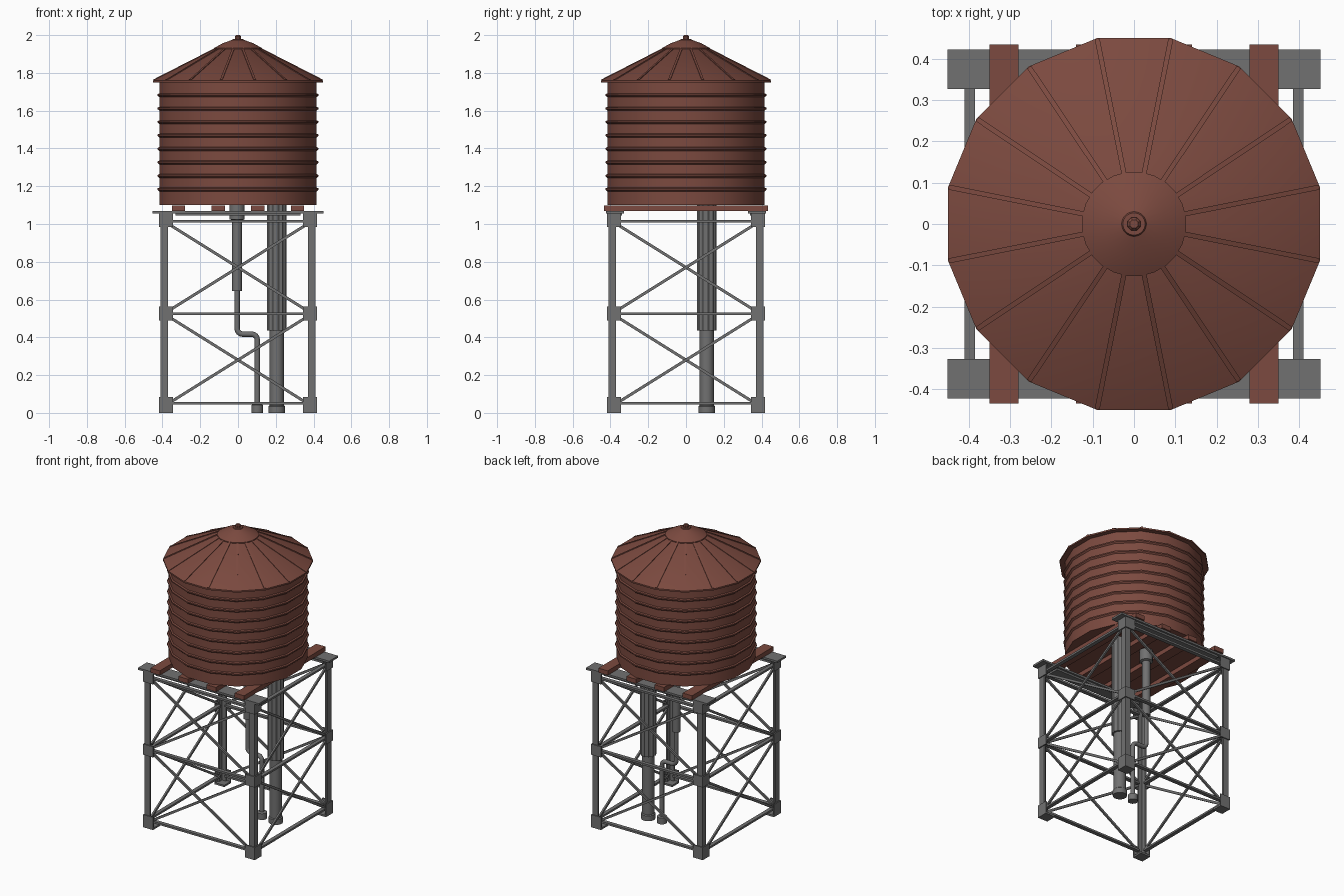
import bpy, bmesh, math
from mathutils import Vector, Matrix

cube = bpy.data.objects.get("Cube")
if cube:
    bpy.data.objects.remove(cube, do_unlink=True)


def material(name, rgb):
    m = bpy.data.materials.new(name)
    m.use_nodes = True
    m.diffuse_color = (*rgb, 1)
    m.node_tree.nodes["Principled BSDF"].inputs["Base Color"].default_value = (*rgb, 1)
    return m


RUST = material("rust red", (0.2, 0.068, 0.05))
STEEL = material("steel grey", (0.165, 0.165, 0.165))


def finish(name, bm, mat, smooth=False):
    bmesh.ops.recalc_face_normals(bm, faces=bm.faces)
    mesh = bpy.data.meshes.new(name)
    bm.to_mesh(mesh)
    bm.free()
    mesh.materials.append(mat)
    ob = bpy.data.objects.new(name, mesh)
    bpy.context.collection.objects.link(ob)
    if smooth:
        bpy.ops.object.select_all(action='DESELECT')
        ob.select_set(True)
        bpy.context.view_layer.objects.active = ob
        bpy.ops.object.shade_smooth_by_angle(angle=math.radians(30))
    return ob


def add_box(bm, lo, hi):
    lo, hi = Vector(lo), Vector(hi)
    mat = Matrix.Translation((lo + hi) / 2) @ Matrix.Diagonal((*(hi - lo), 1))
    bmesh.ops.create_cube(bm, size=1, matrix=mat)


def add_bar(bm, a, b, width, depth):
    """Rectangular bar from a to b; depth runs along the bar's local y."""
    a, b = Vector(a), Vector(b)
    rot = (b - a).to_track_quat('X', 'Z').to_matrix().to_4x4()
    mat = Matrix.Translation((a + b) / 2) @ rot @ Matrix.Diagonal(((b - a).length, depth, width, 1))
    bmesh.ops.create_cube(bm, size=1, matrix=mat)


def lathe(name, profile, mat, sides=16, centre=(0, 0), flute=1.0):
    """Turn (radius, height) points around z; flute scales every other side."""
    bm = bmesh.new()
    rings = []
    for r, z in profile:
        ring = []
        for i in range(sides):
            a = math.tau * (i + 0.5) / sides
            k = r * (flute if i % 2 else 1)
            ring.append(bm.verts.new((centre[0] + k * math.cos(a), centre[1] + k * math.sin(a), z)))
        rings.append(ring)
    for low, high in zip(rings, rings[1:]):
        for i in range(sides):
            j = (i + 1) % sides
            bm.faces.new((low[i], low[j], high[j], high[i]))
    bm.faces.new(rings[0])
    bm.faces.new(rings[-1])
    return finish(name, bm, mat, smooth=flute == 1)


# Tank wall with raised hoops
wall = [(0.425, 1.1)]
for i in range(8):
    z = 1.185 + 0.0712 * i
    wall += [(0.425, z - 0.012), (0.434, z - 0.004), (0.434, z + 0.004), (0.425, z + 0.008)]
wall.append((0.425, 1.77))
lathe("tank", wall, RUST)

# Roof, cap and finial
lathe("roof", [(0.42, 1.752), (0.459, 1.75), (0.459, 1.76), (0.12, 1.93)], RUST)
lathe("roof_cap", [(0.127, 1.922), (0.127, 1.932), (0.08, 1.958), (0.03, 1.975), (0.027, 1.98)], RUST, 24)
lathe("finial", [(0.017, 1.975), (0.017, 1.993), (0.011, 2.0)], RUST, 8)
bm = bmesh.new()
for i in range(16):
    a = math.tau * (i + 0.5) / 16
    c, s = math.cos(a), math.sin(a)
    add_bar(bm, (0.455 * c, 0.455 * s, 1.761), (0.12 * c, 0.12 * s, 1.929), 0.008, 0.012)
finish("roof_seams", bm, RUST)

# Planks under the tank
bm = bmesh.new()
for x in (-0.315, -0.105, 0.105, 0.315):
    add_box(bm, (x - 0.035, -0.435, 1.069), (x + 0.035, 0.435, 1.099))
finish("planks", bm, RUST)

# Top beams, front and back
for name, s in (("front_beam", -1), ("back_beam", 1)):
    bm = bmesh.new()
    add_box(bm, (-0.452, s * 0.375 - 0.048, 1.056), (0.452, s * 0.375 + 0.048, 1.069))
    add_box(bm, (-0.33, s * 0.375 - 0.035, 1.044), (0.33, s * 0.375 + 0.035, 1.056))
    finish(name, bm, STEEL)


def add_angle(bm, sx, sy, outer, inner, thick, z0, z1):
    """L-shaped corner section opening toward the middle of the tower."""
    for box in (((inner, outer - thick), (outer, outer)), ((outer - thick, inner), (outer, outer - thick))):
        (x0, y0), (x1, y1) = box
        xs, ys = sorted((sx * x0, sx * x1)), sorted((sy * y0, sy * y1))
        add_box(bm, (xs[0], ys[0], z0), (xs[1], ys[1], z1))


# Angle-iron legs and their corner plates
legs, plates = bmesh.new(), bmesh.new()
for sx in (-1, 1):
    for sy in (-1, 1):
        add_angle(legs, sx, sy, 0.41, 0.37, 0.012, 0.01, 1.056)
        for z0, z1 in ((0.012, 0.085), (0.49, 0.562), (0.983, 1.056)):
            add_angle(plates, sx, sy, 0.417, 0.343, 0.009, z0, z1)
        add_box(plates, (sx * 0.38 - 0.037, sy * 0.38 - 0.037, 0.0),
                (sx * 0.38 + 0.037, sy * 0.38 + 0.037, 0.012))
finish("legs", legs, STEEL)
finish("corner_plates", plates, STEEL)

# Horizontal struts and cross braces, repeated on four sides
struts, braces = bmesh.new(), bmesh.new()
for k in range(4):
    turn = Matrix.Rotation(k * math.pi / 2, 3, 'Z')
    for z in (0.05, 0.525, 1.015):
        add_bar(struts, turn @ Vector((-0.37, -0.398, z)), turn @ Vector((0.37, -0.398, z)), 0.013, 0.026)
    for z0, z1 in ((0.055, 0.505), (0.545, 0.995)):
        for s in (-1, 1):
            add_bar(braces, turn @ Vector((-0.36 * s, -0.398 - 0.004 * s, z0)),
                    turn @ Vector((0.36 * s, -0.398 - 0.004 * s, z1)), 0.015, 0.012)
finish("struts", struts, STEEL)
finish("cross_braces", braces, STEEL)

# Large pipe: fluted sleeve above, plain pipe and flange below
main = (0.205, 0.11)
lathe("main_pipe_sleeve", [(0.052, 0.435), (0.052, 1.1)], STEEL, 24, main, 0.9)
lathe("main_pipe", [(0.044, 0), (0.044, 0.035), (0.038, 0.04), (0.038, 0.44)], STEEL, 16, main)

# Small pipe: collar, sleeve, offset bend and flange
side = (-0.005, 0.11)
lathe("side_pipe_sleeve", [(0.026, 0.645), (0.026, 1.02), (0.041, 1.025), (0.041, 1.1)], STEEL, 16, side)
lathe("side_pipe_flange", [(0.031, 0), (0.031, 0.042), (0.02, 0.046)], STEEL, 16, (0.102, 0.11))

curve = bpy.data.curves.new("side_pipe", 'CURVE')
curve.dimensions = '3D'
curve.bevel_depth = 0.0145
curve.bevel_resolution = 2
curve.use_fill_caps = True
path = [(-0.005, 0.66)]
for cx, cz, start, sweep in ((0.025, 0.447, 180, 90), (0.072, 0.387, 90, -90)):
    for i in range(5):
        a = math.radians(start + sweep * i / 4)
        path.append((cx + 0.03 * math.cos(a), cz + 0.03 * math.sin(a)))
path.append((0.102, 0.02))
spline = curve.splines.new('POLY')
spline.points.add(len(path) - 1)
for p, (x, z) in zip(spline.points, path):
    p.co = (x, 0.11, z, 1)
curve.materials.append(STEEL)
bpy.context.collection.objects.link(bpy.data.objects.new("side_pipe", curve))
